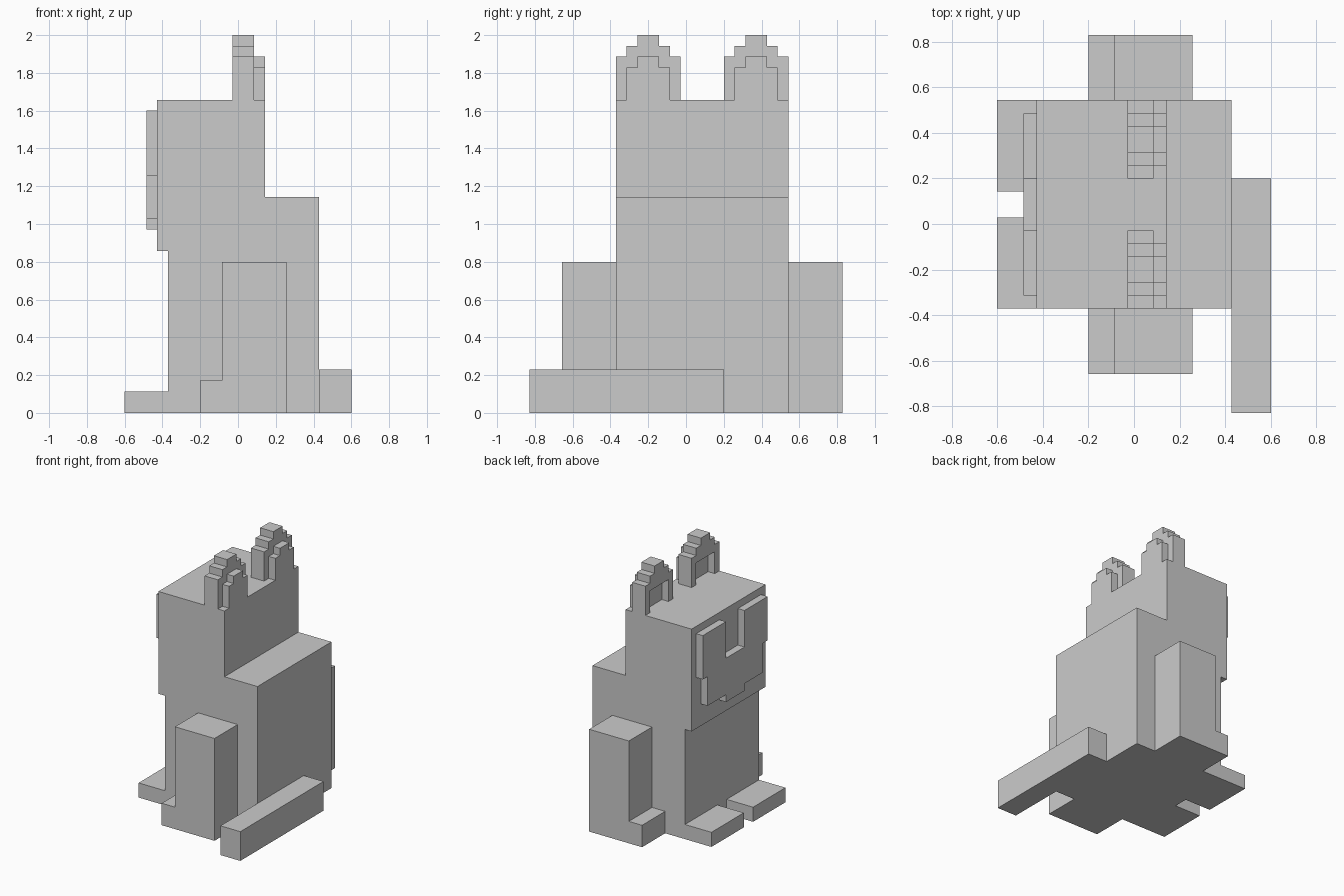
import bpy, bmesh

if "Cube" in bpy.data.objects:
    bpy.data.objects.remove(bpy.data.objects["Cube"])

U = 2 / 35      # one block of the grid the model is built on
MID = 1.5       # y of the body's mirror plane, in blocks


def prism(name, profile, axis, a, b):
    """Extrude a profile, (x, z) along y or (y, z) along x, from a to b."""
    bm = bmesh.new()

    def ring(t):
        return [bm.verts.new((p * U, t * U, z * U) if axis == 'y' else (t * U, p * U, z * U))
                for p, z in profile]

    r0, r1 = ring(a), ring(b)
    bm.faces.new(r0)
    bm.faces.new(r1[::-1])
    n = len(profile)
    for i in range(n):
        j = (i + 1) % n
        bm.faces.new((r0[i], r1[i], r1[j], r0[j]))
    bmesh.ops.recalc_face_normals(bm, faces=bm.faces)
    mesh = bpy.data.meshes.new(name)
    bm.to_mesh(mesh)
    bm.free()
    ob = bpy.data.objects.new(name, mesh)
    bpy.context.collection.objects.link(ob)
    return ob


def rect(p0, p1, z0, z1):
    return [(p0, z0), (p1, z0), (p1, z1), (p0, z1)]


def symmetric(half, centre):
    """Complete a half profile given as (distance from centre, z)."""
    return [(centre + d, z) for d, z in half] + [(centre - d, z) for d, z in reversed(half)]


# Torso and head share one side profile
prism("body_and_head", [(-6.5, 0), (7.5, 0), (7.5, 20), (2.5, 20), (2.5, 29),
                        (-7.5, 29), (-7.5, 15), (-6.5, 15)], 'y', MID - 8, MID + 8)

# Raised face mask with brow notch and chin
mask = [(2, 17), (2, 18), (6, 18), (6, 22), (7, 22), (7, 28), (2, 28), (2, 23)]
prism("face_mask", symmetric(mask, MID), 'x', -8.5, -7.5)

# Tail lying across the back
prism("tail", rect(-14.5, 3.5, 0, 4), 'x', 7.5, 10.5)

for side, s in (("left", -1), ("right", 1)):
    # Hind leg with small toe
    prism(side + "_hind_leg", [(-3.5, 0), (4.5, 0), (4.5, 14), (-1.5, 14), (-1.5, 3), (-3.5, 3)],
          'y', MID + 8 * s, MID + 13 * s)
    # Front paw
    prism(side + "_front_paw", [(-10.5, 0), (-6.5, 0), (-6.5, 2), (-10.5, 2)],
          'y', MID + 1 * s, MID + 8 * s)
    # Stepped ear: open front rim, solid middle, smaller back layer
    c = MID + 5 * s
    steps = [(3, 29), (3, 33), (2, 33), (2, 34), (1, 34), (1, 35)]
    prism(side + "_ear_rim", symmetric([(2, 32), (2, 29)] + steps, c), 'x', -0.5, 0.5)
    prism(side + "_ear", symmetric(steps, c), 'x', 0.5, 1.5)
    prism(side + "_ear_back", symmetric([(2, 29), (2, 32), (1, 32), (1, 33)], c), 'x', 1.5, 2.5)
